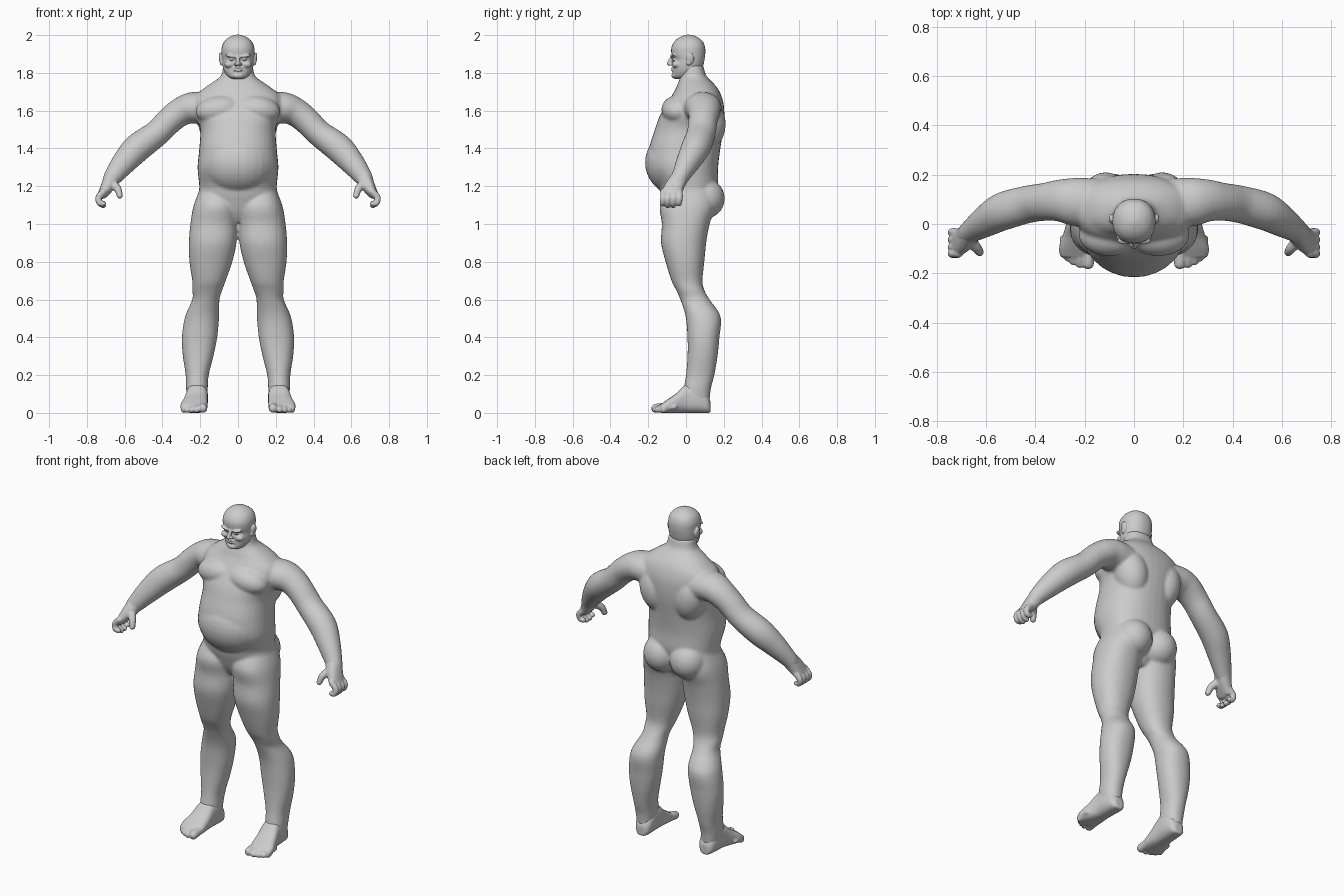
import bpy, bmesh, math
from mathutils import Vector, Matrix

SEG = 36


def smooth_rows(rows, steps=5):
    """Catmull-Rom interpolation of equal-length number rows."""
    out = []
    for i in range(len(rows) - 1):
        a, b, c, d = rows[max(i - 1, 0)], rows[i], rows[i + 1], rows[min(i + 2, len(rows) - 1)]
        for k in range(steps):
            t = k / steps
            out.append([0.5 * (2 * q + (r - p) * t + (2 * p - 5 * q + 4 * r - s) * t * t
                               + (3 * q - p - 3 * r + s) * t ** 3)
                        for p, q, r, s in zip(a, b, c, d)])
    return out + [list(rows[-1])]


def loft(bm, rings, n=2.0):
    """Closed skin through (centre, u, v) superellipse rings."""
    def power(v):
        return math.copysign(abs(v) ** (2 / n), v)
    loops = []
    for c, u, v in rings:
        angles = [2 * math.pi * i / SEG for i in range(SEG)]
        loops.append([bm.verts.new(c + u * power(math.cos(a)) + v * power(math.sin(a))) for a in angles])
    for a, b in zip(loops, loops[1:]):
        for i in range(SEG):
            j = (i + 1) % SEG
            bm.faces.new((a[i], a[j], b[j], b[i]))
    bm.faces.new(loops[0][::-1])
    bm.faces.new(loops[-1])


def column(bm, rows, n=2.0):
    """Upright loft from rows of z, x min, x max, y front, y back."""
    loft(bm, [(Vector(((x0 + x1) / 2, (y0 + y1) / 2, z)), Vector(((x1 - x0) / 2, 0, 0)),
               Vector((0, (y1 - y0) / 2, 0))) for z, x0, x1, y0, y1 in smooth_rows(rows)], n)


def tube(bm, rows, n=2.0):
    """Limb along a path, rows of x, y, z, radius, radius along y; rounded ends."""
    rows = smooth_rows(rows)
    pts = [Vector(r[:3]) for r in rows]
    rings = []
    for i, r in enumerate(rows):
        t = (pts[min(i + 1, len(pts) - 1)] - pts[max(i - 1, 0)]).normalized()
        w = Vector((0, 1, 0))
        w = (w - t * w.dot(t)).normalized()
        rings.append((pts[i], w.cross(t) * r[3], w * r[4]))
    loft(bm, rings, n)
    for r in (rows[0], rows[-1]):
        blob(bm, r[:3], (r[3], r[4], r[3]))


def blob(bm, centre, radii, tilt=0):
    m = Matrix.Translation(centre) @ Matrix.Rotation(math.radians(tilt), 4, 'Y') @ Matrix.Diagonal((*radii, 1))
    bmesh.ops.create_uvsphere(bm, u_segments=28, v_segments=18, radius=1, matrix=m)


def mirror(bm):
    geo = bmesh.ops.duplicate(bm, geom=bm.verts[:] + bm.edges[:] + bm.faces[:])['geom']
    for v in geo:
        if isinstance(v, bmesh.types.BMVert):
            v.co.x *= -1
    bmesh.ops.reverse_faces(bm, faces=[f for f in geo if isinstance(f, bmesh.types.BMFace)])


def finish(name, bm, voxel, iterations):
    """Fuse the overlapping volumes into one smooth skin."""
    bmesh.ops.recalc_face_normals(bm, faces=bm.faces[:])
    me = bpy.data.meshes.new(name)
    bm.to_mesh(me)
    bm.free()
    ob = bpy.data.objects.new(name, me)
    bpy.context.collection.objects.link(ob)
    r = ob.modifiers.new("fuse", 'REMESH')
    r.mode, r.voxel_size, r.use_smooth_shade = 'VOXEL', voxel, True
    s = ob.modifiers.new("relax", 'SMOOTH')
    s.factor, s.iterations = 0.5, iterations


# Body: leg, arm and paired muscle masses on one side, then mirrored
body = bmesh.new()
column(body, [(1.20, .05, .195, -.08, .13), (1.1, .002, .234, -.137, .155), (1.0, .002, .252, -.128, .125),
              (.9, .008, .26, -.132, .107), (.8, .03, .257, -.108, .097), (.7, .065, .242, -.077, .087),
              (.65, .083, .242, -.052, .097), (.6, .098, .242, -.03, .125), (.51, .10, .28, -.002, .183),
              (.4, .11, .297, .008, .177), (.3, .13, .292, .008, .167), (.2, .155, .277, 0, .15),
              (.13, .16, .275, -.012, .132), (.06, .165, .268, -.02, .125)], 2.2)
tube(body, [(.16, .085, 1.61, .085, .10), (.24, .09, 1.615, .083, .098), (.30, .095, 1.595, .076, .086),
            (.36, .09, 1.55, .072, .077), (.43, .08, 1.48, .07, .076), (.53, .052, 1.405, .076, .077),
            (.60, .012, 1.33, .066, .064), (.662, -.03, 1.25, .049, .047), (.68, -.045, 1.22, .04, .045)])
blob(body, (.088, .098, 1.135), (.105, .107, .108))     # buttock
blob(body, (.1, -.045, 1.605), (.125, .085, .075), 8)   # chest
blob(body, (.115, .11, 1.53), (.095, .1, .14), 12)      # upper back
mirror(body)

# Torso, neck and overhanging belly
column(body, [(z, -w, w, f, b) for z, w, f, b in [
    (1.01, .05, -.07, .08), (1.06, .13, -.10, .12), (1.14, .205, -.128, .15), (1.2, .205, -.145, .17),
    (1.3, .214, -.195, .17), (1.4, .205, -.195, .182), (1.5, .2, -.165, .198), (1.57, .222, -.14, .203),
    (1.63, .235, -.105, .2), (1.68, .225, -.075, .187), (1.715, .185, -.055, .17), (1.74, .15, -.045, .15),
    (1.765, .112, -.035, .125), (1.79, .088, -.03, .105), (1.84, .078, -.025, .092)]], 2.3)
blob(body, (0, -.04, 1.325), (.205, .177, .175))
finish("body", body, .0085, 5)

# Hands: palm, curled fingers and thumb
hand = bmesh.new()
tube(hand, [(.662, -.03, 1.25, .044, .043), (.69, -.06, 1.2, .036, .05), (.715, -.078, 1.16, .026, .053)], 2.4)
for y, drop in ((-.033, .012), (-.063, 0), (-.093, 0), (-.12, .01)):
    tube(hand, [(.712, y, 1.17, .018, .016), (.738, y, 1.14, .0175, .016),
                (.733, y - .004, 1.112, .016, .015), (.713, y - .004, 1.097 + drop, .014, .014)])
tube(hand, [(.668, -.065, 1.215, .026, .026), (.637, -.1, 1.185, .02, .02), (.626, -.115, 1.15, .016, .017)])
mirror(hand)
finish("hands", hand, .005, 3)

# Feet: lofted heel to ball, then five toes
foot = bmesh.new()
loft(foot, [(Vector((x, y, h / 2)), Vector((w, 0, 0)), Vector((0, 0, h / 2))) for y, x, w, h in smooth_rows([
    (.13, .213, .025, .06), (.11, .213, .046, .1), (.06, .215, .056, .15), (0, .218, .058, .15),
    (-.05, .225, .065, .105), (-.1, .233, .072, .07), (-.135, .234, .064, .045)])], 2.6)
for x, y, r in ((.186, -.16, .024), (.22, -.163, .0165), (.246, -.152, .016), (.269, -.138, .015), (.288, -.12, .014)):
    tube(foot, [(x, y + .06, .032, r, r), (x, y + .025, .028, r, r), (x, y, r, r, r)])
mirror(foot)
finish("feet", foot, .006, 3)

# Head: skull and jaw loft, with face features
head = bmesh.new()
blob(head, (.034, -.066, 1.889), (.034, .017, .009), -8)    # brow
blob(head, (.033, -.062, 1.873), (.014, .013, .008))        # eye
blob(head, (.045, -.05, 1.845), (.027, .024, .02))          # cheekbone
blob(head, (.09, .022, 1.876), (.011, .02, .032), 8)        # ear
blob(head, (.089, .014, 1.856), (.008, .012, .016))         # ear lobe
blob(head, (.011, -.08, 1.846), (.01, .012, .008))          # nostril
mirror(head)
column(head, [(z, -w, w, f, b) for z, w, f, b in [
    (1.768, .028, -.06, 0), (1.782, .055, -.07, .05), (1.81, .074, -.07, .08), (1.84, .082, -.07, .092),
    (1.87, .085, -.066, .098), (1.9, .087, -.077, .102), (1.935, .086, -.077, .101), (1.965, .074, -.062, .09),
    (1.985, .053, -.04, .068), (1.997, .028, -.015, .043), (2.002, .008, .005, .02)]], 2.2)
tube(head, [(0, -.07, 1.89, .01, .01), (0, -.08, 1.868, .01, .011), (0, -.09, 1.85, .012, .012)])
for z in (1.825, 1.813):
    blob(head, (0, -.067, z), (.026, .013, .0055))          # lips
blob(head, (0, -.06, 1.786), (.03, .017, .016))             # chin
finish("head", head, .0035, 2)
